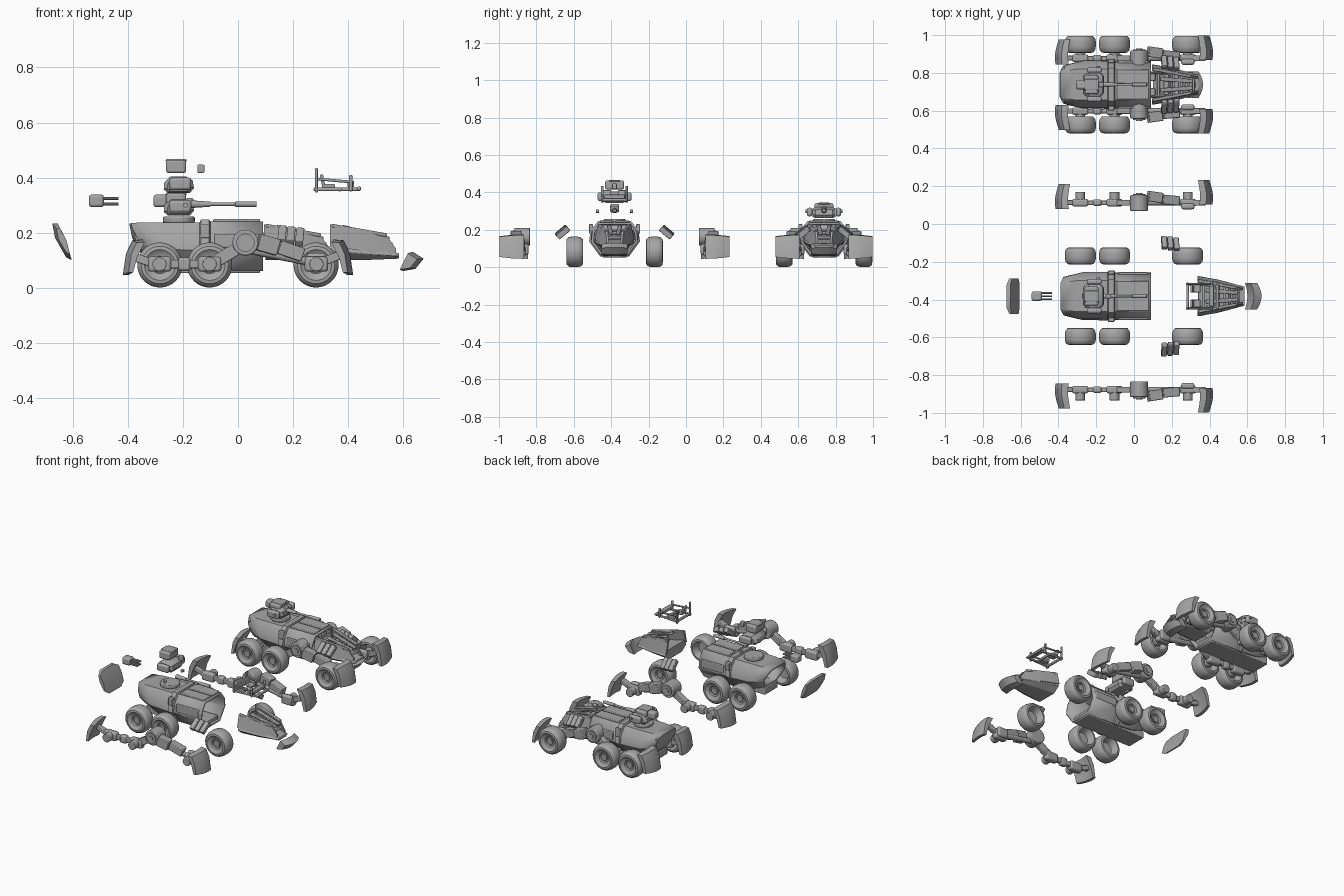
import bpy, bmesh, math
from mathutils import Vector, Euler, Matrix

if "Cube" in bpy.data.objects:
    bpy.data.objects.remove(bpy.data.objects["Cube"])

grey = bpy.data.materials.new("plain_grey")
grey.use_nodes = True
COLOR = (0.38, 0.38, 0.38, 1)
grey.diffuse_color = COLOR
grey.node_tree.nodes["Principled BSDF"].inputs["Base Color"].default_value = COLOR

origin_y = 0.0  # centre line of the vehicle being built


def finish(name, bm, bevel=0.0, angle=35):
    bmesh.ops.recalc_face_normals(bm, faces=bm.faces)
    bmesh.ops.translate(bm, verts=bm.verts, vec=(0, origin_y, 0))
    me = bpy.data.meshes.new(name)
    bm.to_mesh(me)
    bm.free()
    me.materials.append(grey)
    ob = bpy.data.objects.new(name, me)
    bpy.context.collection.objects.link(ob)
    bpy.ops.object.select_all(action='DESELECT')
    ob.select_set(True)
    bpy.context.view_layer.objects.active = ob
    bpy.ops.object.shade_smooth_by_angle(angle=math.radians(angle))
    if bevel:
        mod = ob.modifiers.new("bevel", 'BEVEL')
        mod.width, mod.segments = bevel, 2
    return ob


def box(name, c, size, rot=(0, 0, 0), bevel=0.004):
    bm = bmesh.new()
    m = Matrix.Translation(c) @ Euler(rot).to_matrix().to_4x4() @ Matrix.Diagonal((*size, 1))
    bmesh.ops.create_cube(bm, size=1, matrix=m)
    return finish(name, bm, bevel)


def beam(name, a, b, width, height):
    a, b = Vector(a), Vector(b)
    d = b - a
    rot = (0, -math.atan2(d.z, math.hypot(d.x, d.y)), math.atan2(d.y, d.x))
    return box(name, (a + b) / 2, (d.length, width, height), rot)


def rod(name, a, b, r, r2=None, n=20, bevel=0.0):
    a, b = Vector(a), Vector(b)
    d = b - a
    bm = bmesh.new()
    m = Matrix.Translation((a + b) / 2) @ d.to_track_quat('Z', 'Y').to_matrix().to_4x4()
    bmesh.ops.create_cone(bm, cap_ends=True, segments=n, radius1=r,
                          radius2=r if r2 is None else r2, depth=d.length, matrix=m)
    return finish(name, bm, bevel)


def loft(name, rings, caps=True, close=True, bevel=0.0):
    bm = bmesh.new()
    vs = [[bm.verts.new(p) for p in ring] for ring in rings]
    n = len(vs[0])
    for r0, r1 in zip(vs, vs[1:]):
        for i in range(n if close else n - 1):
            j = (i + 1) % n
            bm.faces.new((r0[i], r0[j], r1[j], r1[i]))
    if caps:
        bm.faces.new(vs[0])
        bm.faces.new(vs[-1])
    return finish(name, bm, bevel)


def sweep_y(name, profile, stations, bevel=0.0):
    # profile in x and z; stations are (y, x shift, scale about the centre)
    cx = sum(p[0] for p in profile) / len(profile)
    cz = sum(p[1] for p in profile) / len(profile)
    rings = [[(cx + (x - cx) * k + dx, y, cz + (z - cz) * k) for x, z in profile]
             for y, dx, k in stations]
    return loft(name, rings, bevel=bevel)


def wheel(x, s):
    # lathed tyre with dished outer and inner faces
    prof = [(0.0, 0.235), (0.028, 0.235), (0.032, 0.245), (0.044, 0.248), (0.056, 0.258),
            (0.068, 0.256), (0.078, 0.246), (0.082, 0.23), (0.082, 0.2), (0.078, 0.182),
            (0.068, 0.17), (0.056, 0.168), (0.048, 0.18), (0.04, 0.21), (0.0, 0.212)]
    n = 32
    rings = [[(x + r * math.cos(2 * math.pi * i / n), s * y,
               0.082 + r * math.sin(2 * math.pi * i / n)) for i in range(n)]
             for r, y in ((max(r, 0.001), y) for r, y in prof)]
    loft("wheel", rings)
    rod("wheel_cap", (x, s * 0.234, 0.082), (x, s * 0.243, 0.082), 0.02)


def hull():
    def ring(x, k, top, bottom):
        half = [(0.085, 1), (0.125, 0.72), (0.132, 0.42), (0.075, 0)]
        pts = [(y * k, bottom + t * (top - bottom)) for y, t in half]
        pts += [(-y, z) for y, z in reversed(pts)]
        lean = 0.4 if x < -0.3 else 0.0
        return [(x + lean * (top - z), y, z) for y, z in pts]
    stations = [(-0.39, 0.8, 0.235, 0.1), (-0.31, 0.96, 0.237, 0.07),
                (-0.14, 0.97, 0.237, 0.06), (-0.135, 1.03, 0.247, 0.058),
                (-0.105, 1.03, 0.247, 0.058), (-0.1, 0.95, 0.24, 0.06), (0.09, 0.95, 0.24, 0.06)]
    shell = loft("hull_shell", [ring(*s) for s in stations], caps=False)
    mod = shell.modifiers.new("thickness", 'SOLIDIFY')
    mod.thickness = 0.014
    box("chassis", (-0.13, 0, 0.075), (0.42, 0.13, 0.045))
    for s in (-1, 1):
        box("roof_plate", (-0.005, s * 0.042, 0.243), (0.17, 0.074, 0.012))
        box("side_lug", (-0.12, s * 0.125, 0.205), (0.032, 0.022, 0.05))
        box("side_panel", (-0.005, s * 0.12, 0.17), (0.16, 0.014, 0.05))
    rod("turret_ring", (-0.215, 0, 0.235), (-0.215, 0, 0.258), 0.058, n=32, bevel=0.005)


def turret(up, top_up, back, spread):
    # swivelling body with side pods
    prof = [(-0.27, 0.275), (-0.255, 0.262), (-0.175, 0.262), (-0.16, 0.28), (-0.165, 0.308),
            (-0.19, 0.322), (-0.245, 0.322), (-0.268, 0.3)]
    sweep_y("turret_body", [(x, z + up) for x, z in prof],
            [(-0.062, 0, 0.75), (-0.045, 0, 1), (0.045, 0, 1), (0.062, 0, 0.75)])
    for s in (-1, 1):
        box("turret_pod", (-0.21, s * 0.077, 0.295 + up), (0.08, 0.028, 0.046), bevel=0.01)
        rod("pod_pivot", (-0.19, s * 0.082, 0.3), (-0.19, s * 0.098, 0.3), 0.009)
    box("turret_hatch", (-0.225, 0, 0.318 + top_up), (0.072, 0.1, 0.048), bevel=0.008)
    box("hatch_ridge", (-0.225, 0, 0.34 + top_up), (0.076, 0.06, 0.01))
    box("sight", (-0.135 - (0 if up else 0.04), 0, 0.31 + top_up), (0.026, 0.025, 0.03))
    # main gun
    rod("gun_mantle", (-0.17, 0, 0.303), (-0.1, 0, 0.303), 0.014, 0.009)
    rod("gun_barrel", (-0.16, 0, 0.303), (0.0, 0, 0.303), 0.006)
    rod("gun_muzzle", (-0.01, 0, 0.303), (0.068, 0, 0.303), 0.01, bevel=0.002)
    # rear multi-barrel pod
    box("rear_pod", (-0.28 - back, 0, 0.315), (0.055, 0.05, 0.046), bevel=0.01)
    for y in (-0.016, 0, 0.016):
        for z in (0.304, 0.324):
            rod("pod_barrel", (-0.26 - back, y, z), (-0.2 - back, y, z), 0.005, n=10)


def nose(dx):
    def ring(x, w, top, bottom):
        half = [(w * 0.85, top), (w, (top + bottom) / 2), (w * 0.6, bottom)]
        return [(x + dx, y, z) for y, z in half] + [(x + dx, -y, z) for y, z in reversed(half)]
    loft("nose_tub", [ring(0.1, 0.108, 0.165, 0.1), (ring(0.22, 0.085, 0.145, 0.1)),
                      ring(0.345, 0.052, 0.125, 0.105)], bevel=0.003)
    for s in (-1, 1):
        # leaning side wall, deep at the back and shallow at the tip
        rings = [[(x + dx, s * (w + t), lo), (x + dx, s * w, lo),
                  (x + dx, s * (w * 0.8), hi), (x + dx, s * (w * 0.8 + t), hi)]
                 for x, w, lo, hi, t in ((0.095, 0.092, 0.15, 0.23, 0.014),
                                         (0.2, 0.075, 0.135, 0.21, 0.014),
                                         (0.3, 0.045, 0.12, 0.19, 0.012),
                                         (0.335, 0.04, 0.11, 0.14, 0.01))]
        loft("nose_side", rings)
        beam("nose_rail", (0.1 + dx, s * 0.082, 0.225), (0.3 + dx, s * 0.044, 0.19), 0.016, 0.014)
        beam("nose_strut", (0.14 + dx, s * 0.03, 0.222), (0.31 + dx, s * 0.018, 0.178), 0.022, 0.012)
    for i in range(4):
        x = 0.24 + 0.025 * i
        box("nose_slat", (x + dx, 0, 0.195 - 0.012 * i), (0.014, 0.1 - 0.01 * i, 0.012), (0, 0.3, 0))
    box("nose_bulkhead", (0.2 + dx, 0, 0.165), (0.012, 0.13, 0.07), (0, 0.3, 0))


def cockpit(dx, dz):
    for s in (-1, 1):
        y = s * 0.065
        beam("frame_rail", (0.035 + dx, y, 0.162 + dz), (0.205 + dx, y * 0.8, 0.162 + dz), 0.012, 0.012)
        beam("frame_bar", (0.045 + dx, y, 0.2 + dz), (0.18 + dx, y, 0.188 + dz), 0.01, 0.01)
        box("frame_post", (0.045 + dx, y, 0.195 + dz), (0.01, 0.014, 0.09))
        box("frame_front_post", (0.17 + dx, y, 0.185 + dz), (0.012, 0.014, 0.06))
        box("seat", (0.09 + dx, y * 0.6, 0.172 + dz), (0.045, 0.04, 0.018))
        box("seat_back", (0.068 + dx, y * 0.6, 0.192 + dz), (0.012, 0.04, 0.05), (0, -0.2, 0))
    for x, z in ((0.045, 0.165), (0.13, 0.162), (0.2, 0.165)):
        box("cross_bar", (x + dx, 0, z + dz), (0.014, 0.13, 0.014))
    box("console", (0.17 + dx, 0, 0.182 + dz), (0.025, 0.11, 0.022))


def arm(s, out):
    y = s * (0.14 + out)
    hub_z = 0.085
    # wheel hubs
    for x in (-0.285, -0.103, 0.285):
        box("hub_block", (x, y, hub_z), (0.085, 0.04, 0.055), bevel=0.01)
        rod("hub_axle", (x, y, hub_z), (x, y + s * 0.057, hub_z), 0.026, bevel=0.003)
    # rear links
    beam("fender_link", (-0.39, y, 0.115), (-0.3, y, 0.085), 0.026, 0.03)
    beam("rear_link", (-0.25, y, hub_z), (-0.14, y, hub_z), 0.024, 0.03)
    box("link_joint", (-0.195, y, hub_z), (0.045, 0.036, 0.05), bevel=0.01)
    beam("rising_link", (-0.08, y, 0.095), (0.02, y, 0.155), 0.03, 0.045)
    # pivot drum
    rod("pivot_drum", (0.027, y - s * 0.044, 0.163), (0.027, y + s * 0.04, 0.163), 0.047, n=28, bevel=0.005)
    rod("drum_ring", (0.027, y, 0.163), (0.027, y + s * 0.047, 0.163), 0.033, n=28)
    rod("drum_cap", (0.027, y, 0.163), (0.027, y + s * 0.052, 0.163), 0.017)
    # front arm segments
    beam("arm_segment", (0.075, y + s * 0.035, 0.165), (0.145, y + s * 0.025, 0.145), 0.055, 0.06)
    beam("arm_segment", (0.15, y + s * 0.018, 0.147), (0.235, y + s * 0.01, 0.118), 0.05, 0.05)
    rod("arm_piston", (0.05, y, 0.135), (0.28, y, 0.09), 0.015)
    beam("fender_link", (0.3, y, 0.09), (0.375, y, 0.12), 0.03, 0.03)
    box("hub_cover", (0.285, y - s * 0.02, 0.095), (0.07, 0.03, 0.06), bevel=0.01)
    # fenders wrapping the end wheels
    prof = [(0.35, 0.175), (0.385, 0.172), (0.408, 0.125), (0.42, 0.045), (0.4, 0.045), (0.383, 0.11)]
    for side, lo, hi in ((-1, 0.107, 0.24), (1, 0.13, 0.26)):
        st = []
        for i in range(6):
            t = i / 5
            st.append((s * (lo + (hi - lo) * t + out), -side * 0.03 * abs(t - 0.3) ** 1.5, 1 - 0.15 * t * t))
        sweep_y("fender", [(side * x, z) for x, z in prof], st)


def vehicle(cy, e):
    # e is 1 for the spread-out copy and 0 for the assembled one
    global origin_y
    origin_y = cy
    hull()
    for s in (-1, 1):
        for x in (-0.284, -0.103, 0.284):
            wheel(x, s)
        arm(s, 0.355 * e)
        # stowage boxes beside the nose
        for i in range(3):
            box("side_box", (0.16 + 0.032 * i, s * (0.118 + 0.165 * e - 0.004 * i), 0.192 - 0.004 * i),
                (0.029, 0.075, 0.03), (-s * 0.7, 0.1, 0))
    turret(0.082 * e, 0.122 * e, 0.235 * e, e)
    nose(0.24 * e)
    cockpit(0.24 * e, 0.195 * e)
    # tail plate
    back = -0.28 * e
    tail = [(-0.395, 0.232), (-0.375, 0.232), (-0.345, 0.175), (-0.325, 0.1), (-0.345, 0.11), (-0.385, 0.18)]
    sweep_y("tail_plate", [(x + back, z) for x, z in tail],
            [(-0.094, 0.005, 0.7), (-0.06, 0, 1), (0.06, 0, 1), (0.094, 0.005, 0.7)])
    # curved bumper
    bump = [(0.29, 0.06), (0.31, 0.1), (0.325, 0.13), (0.365, 0.105), (0.335, 0.068)]
    sweep_y("bumper", [(x + 0.31 * e, z) for x, z in bump],
            [(0.014 * i, -0.0007 * i * i, 1 - 0.006 * i * i) for i in range(-5, 6)])


vehicle(0.738, 0)
vehicle(-0.382, 1)
